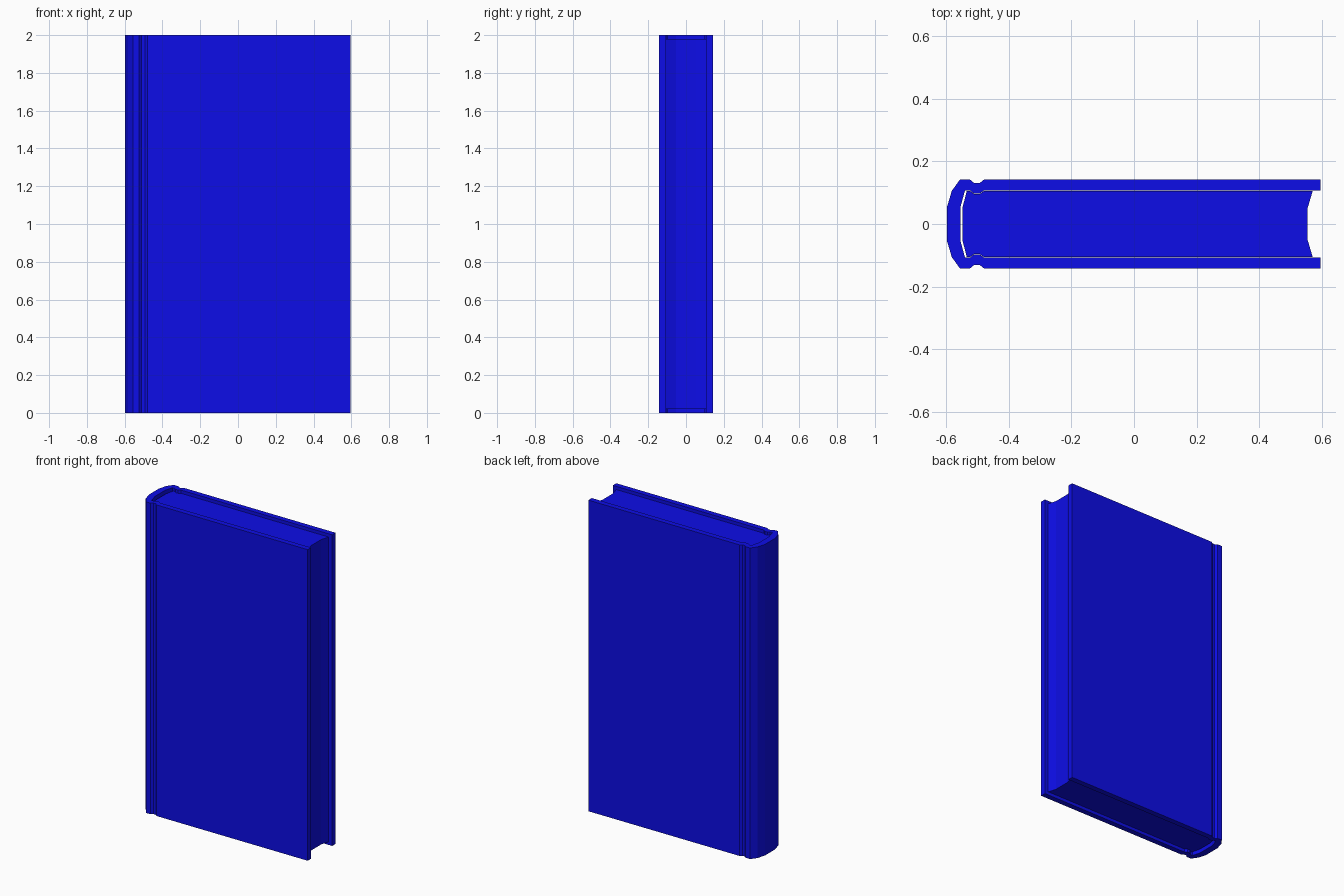
import bpy, bmesh

if "Cube" in bpy.data.objects:
    bpy.data.objects.remove(bpy.data.objects["Cube"])

mat = bpy.data.materials.new("blue")
mat.diffuse_color = (0.004, 0.004, 0.8, 1)
mat.use_nodes = True
mat.node_tree.nodes["Principled BSDF"].inputs["Base Color"].default_value = mat.diffuse_color


def mirrored(half):
    """Close a half outline (y > 0) with its reflection across y = 0."""
    return half + [(x, -y) for x, y in reversed(half)]


def extrude_profile(name, outline, z0, z1):
    bm = bmesh.new()
    face = bm.faces.new([bm.verts.new((x, y, z0)) for x, y in outline])
    top = bmesh.ops.extrude_face_region(bm, geom=[face])["geom"]
    bmesh.ops.translate(bm, vec=(0, 0, z1 - z0),
                        verts=[g for g in top if isinstance(g, bmesh.types.BMVert)])
    bmesh.ops.recalc_face_normals(bm, faces=bm.faces)
    mesh = bpy.data.meshes.new(name)
    bm.to_mesh(mesh)
    bm.free()
    mesh.materials.append(mat)
    obj = bpy.data.objects.new(name, mesh)
    bpy.context.collection.objects.link(obj)
    return obj


# Hard cover: rounded spine, hinge groove, flat boards
outer = [(-0.598, 0.052), (-0.582, 0.106), (-0.556, 0.142), (-0.524, 0.142),
         (-0.511, 0.131), (-0.493, 0.131), (-0.479, 0.142), (0.595, 0.142)]
inner = [(0.595, 0.107), (-0.479, 0.107), (-0.493, 0.097), (-0.511, 0.097),
         (-0.524, 0.107), (-0.54, 0.107), (-0.555, 0.052)]
# C-shaped loop: outside from front tip round the spine to back tip, then inside
cover = [(x, -y) for x, y in reversed(outer)] + outer
cover += inner + [(x, -y) for x, y in reversed(inner)]
extrude_profile("cover", cover, 0, 2)

# Page block: follows the hinge, hollow fore-edge
pages = [(-0.548, 0.052), (-0.534, 0.106), (-0.524, 0.106), (-0.511, 0.096),
         (-0.493, 0.096), (-0.479, 0.106), (0.571, 0.106), (0.555, 0.052)]
extrude_profile("pages", mirrored(pages), 0.02, 1.98)
